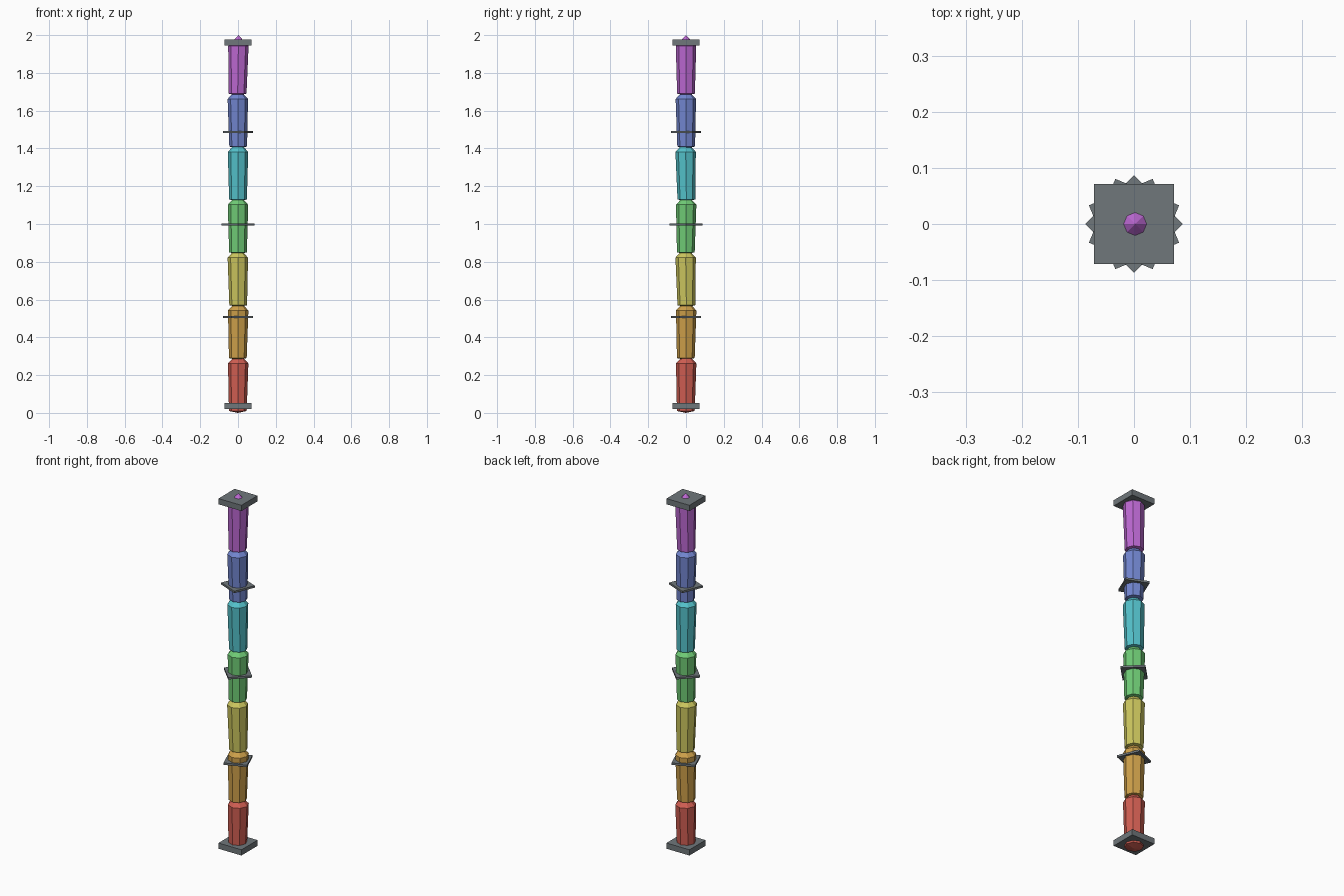
import bpy, bmesh, math
from mathutils import Matrix, Vector

if "Cube" in bpy.data.objects:
    bpy.data.objects.remove(bpy.data.objects["Cube"])


def material(name, rgb):
    lin = [((c / 255 + 0.055) / 1.055) ** 2.4 for c in rgb]
    m = bpy.data.materials.new(name)
    m.diffuse_color = (*lin, 1)
    m.use_nodes = True
    m.node_tree.nodes["Principled BSDF"].inputs["Base Color"].default_value = m.diffuse_color
    return m


def finish(name, bm, mat):
    bmesh.ops.recalc_face_normals(bm, faces=bm.faces)
    me = bpy.data.meshes.new(name)
    bm.to_mesh(me)
    bm.free()
    me.materials.append(mat)
    ob = bpy.data.objects.new(name, me)
    bpy.context.collection.objects.link(ob)
    return ob


def crystal(name, z, lean, mat, sides=8):
    """Eight-sided segment, wider at the top, closed by a low point at each end."""
    bm = bmesh.new()
    rings = []
    for h, r, k in ((0.010, 0.047, -1), (0.262, 0.054, 1)):
        rings.append([bm.verts.new((
            r * math.cos(2 * math.pi * i / sides) + k * lean[0],
            r * math.sin(2 * math.pi * i / sides) + k * lean[1],
            z + h)) for i in range(sides)])
    low = bm.verts.new((-lean[0], -lean[1], z))
    tip = bm.verts.new((lean[0], lean[1], z + 0.32))
    a, b = rings
    for i in range(sides):
        j = (i + 1) % sides
        bm.faces.new((a[i], a[j], b[j], b[i]))
        bm.faces.new((b[i], b[j], tip))
        bm.faces.new((a[j], a[i], low))
    return finish(name, bm, mat)


def plate(name, z, side, thick, turn, mat):
    """Flat square plate turned about the vertical axis."""
    bm = bmesh.new()
    bmesh.ops.create_cube(bm, size=1, matrix=Matrix.Translation((0, 0, z))
                          @ Matrix.Rotation(math.radians(turn), 4, 'Z')
                          @ Matrix.Diagonal((side, side, thick, 1)))
    return finish(name, bm, mat)


# Stack of coloured segments, each leaning very slightly
PITCH = 0.28
segments = (
    ("red", (208, 94, 82), (0.001, 0.001)),
    ("orange", (206, 160, 74), (0.001, 0.001)),
    ("yellow", (204, 198, 94), (-0.001, -0.002)),
    ("green", (112, 204, 118), (0.0, 0.001)),
    ("cyan", (84, 194, 203), (0.0, -0.002)),
    ("blue", (114, 134, 208), (-0.001, -0.001)),
    ("purple", (188, 104, 210), (0.002, 0.0)),
)
for n, (colour, rgb, lean) in enumerate(segments):
    crystal(colour + "_segment", n * PITCH, lean, material(colour, rgb))

# End plates and the three thin turned collars
grey = material("slate grey", (112, 119, 123))
plate("bottom_plate", 0.036, 0.142, 0.032, 0, grey)
plate("top_plate", 1.962, 0.142, 0.032, 0, grey)
for n in range(3):
    plate(f"collar_{n + 1}", 0.508 + 0.489 * n, 0.123, 0.011, 22.5 * (n + 1), grey)
